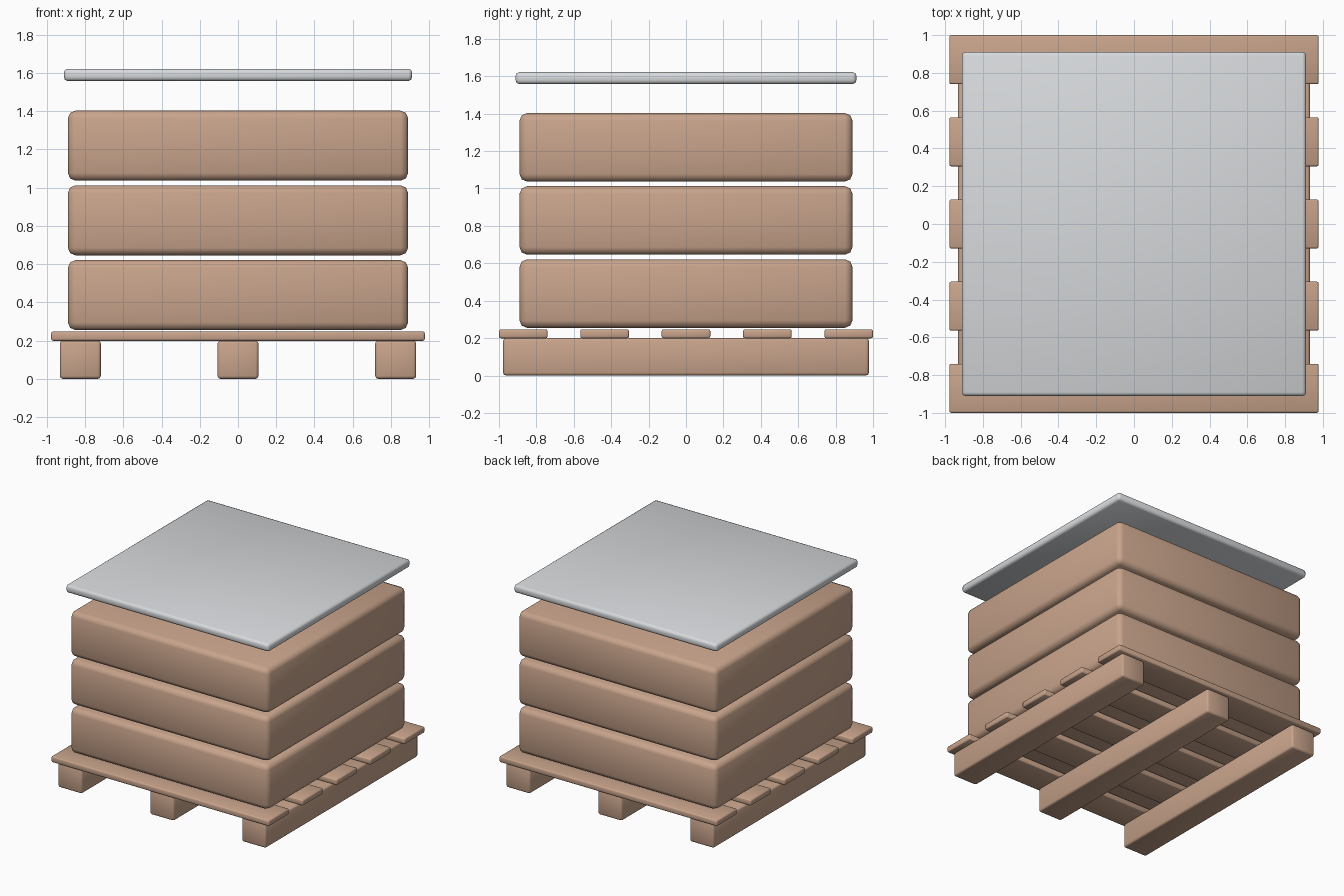
import bpy

old = bpy.data.objects.get("Cube")
if old:
    bpy.data.objects.remove(old, do_unlink=True)


def material(name, rgb):
    mat = bpy.data.materials.new(name)
    mat.use_nodes = True
    mat.diffuse_color = (*rgb, 1)
    mat.node_tree.nodes["Principled BSDF"].inputs["Base Color"].default_value = (*rgb, 1)
    return mat


def rounded_box(name, centre, size, bevel, mat, segments=2):
    bpy.ops.mesh.primitive_cube_add(size=1, location=centre)
    obj = bpy.context.object
    obj.name = name
    obj.scale = size
    bpy.ops.object.transform_apply(location=False, rotation=False, scale=True)
    obj.data.materials.append(mat)
    mod = obj.modifiers.new("soft edges", "BEVEL")
    mod.width = bevel
    mod.segments = segments
    bpy.ops.object.shade_smooth()
    return obj


brown = material("cardboard brown", (0.58, 0.37, 0.26))
grey = material("light grey", (0.68, 0.70, 0.72))

# Pallet runners, front to back
for side, x in (("right", -0.825), ("middle", 0), ("left", 0.825)):
    rounded_box(f"{side}_runner", (x, 0, 0.1), (0.214, 1.956, 0.2), 0.015, brown)

# Pallet deck slats, side to side
for i in range(5):
    rounded_box(f"deck_slat_{i + 1}", (0, (i - 2) * 0.435, 0.223),
                (1.955, 0.26, 0.048), 0.01, brown)

# Stacked cargo layers
for i in range(3):
    rounded_box(f"cargo_layer_{i + 1}", (0, 0, 0.438 + i * 0.391),
                (1.78, 1.78, 0.366), 0.04, brown)

# Cover sheet floating above the stack
rounded_box("cover_sheet", (0, 0, 1.59), (1.822, 1.822, 0.064), 0.02, grey)
